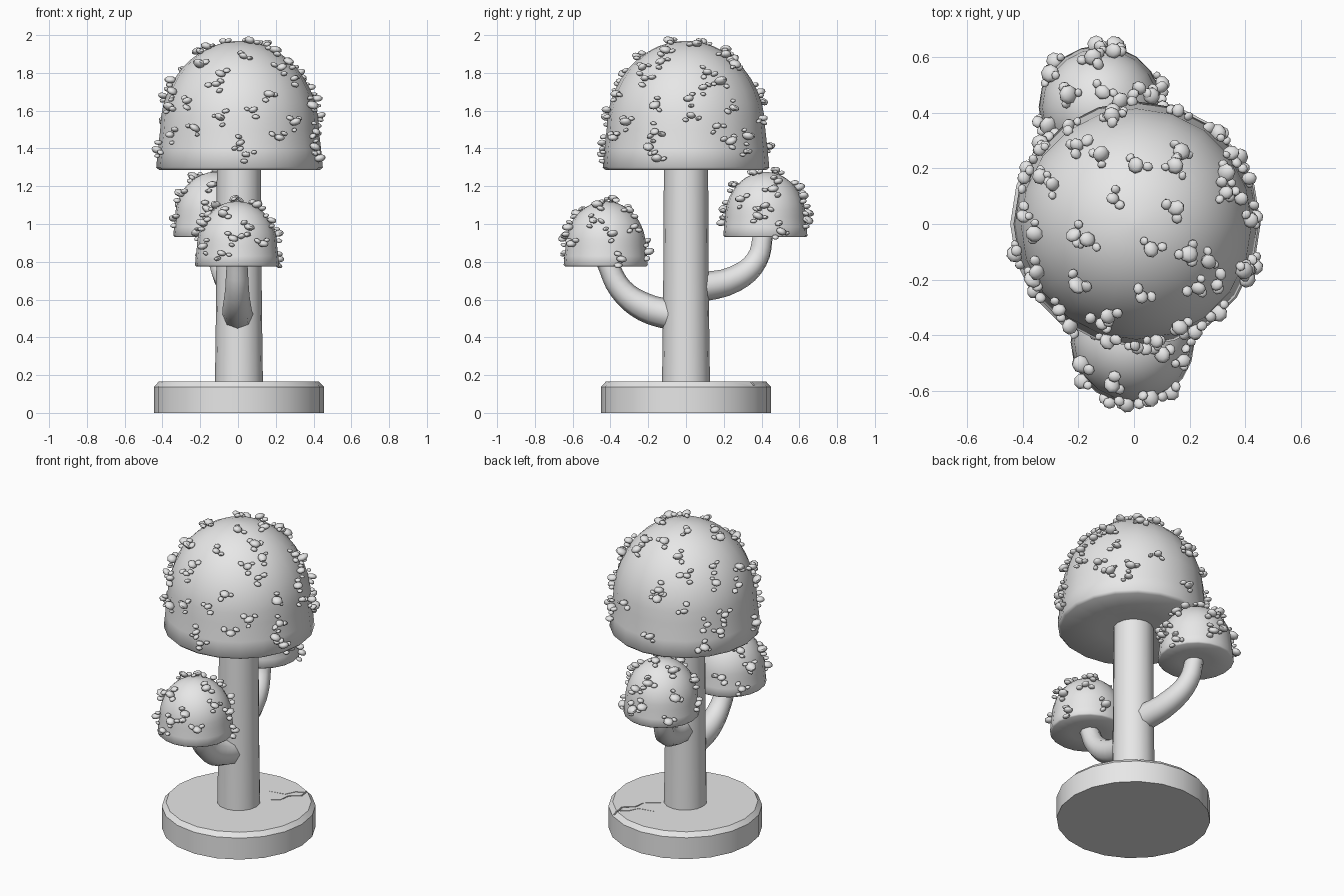
import bpy, bmesh, math, random
from mathutils import Vector, Matrix

random.seed(7)
if "Cube" in bpy.data.objects:
    bpy.data.objects.remove(bpy.data.objects["Cube"], do_unlink=True)

stone = bpy.data.materials.new("grey_stone")
stone.use_nodes = True
stone.diffuse_color = (0.8, 0.8, 0.8, 1)
stone.node_tree.nodes["Principled BSDF"].inputs["Base Color"].default_value = (0.8, 0.8, 0.8, 1)


def activate(obj):
    bpy.ops.object.select_all(action='DESELECT')
    obj.select_set(True)
    bpy.context.view_layer.objects.active = obj


def make_object(name, bm, angle=35):
    bmesh.ops.recalc_face_normals(bm, faces=bm.faces)
    mesh = bpy.data.meshes.new(name)
    bm.to_mesh(mesh)
    bm.free()
    obj = bpy.data.objects.new(name, mesh)
    bpy.context.collection.objects.link(obj)
    mesh.materials.append(stone)
    activate(obj)
    bpy.ops.object.shade_smooth_by_angle(angle=math.radians(angle))
    return obj


def lathe(name, profile, sides, location=(0, 0, 0), angle=35):
    """Turn (radius, height) points about a vertical axis and close both ends."""
    bm = bmesh.new()
    rings = []
    for r, z in profile:
        rings.append([bm.verts.new((r * math.cos(math.tau * i / sides),
                                    r * math.sin(math.tau * i / sides), z))
                      for i in range(sides)])
    for a, b in zip(rings, rings[1:]):
        for i in range(sides):
            j = (i + 1) % sides
            bm.faces.new((a[i], a[j], b[j], b[i]))
    bm.faces.new(rings[0][::-1])
    bm.faces.new(rings[-1])
    bmesh.ops.translate(bm, verts=bm.verts, vec=location)
    return make_object(name, bm, angle)


# Cracked base disc
base = lathe("base", [(0.45, 0), (0.45, 0.138), (0.425, 0.165)], 20, (0.005, 0, 0))


def cut_crack(path, width):
    """Carve a tapering zigzag groove into the top of the base."""
    bm = bmesh.new()
    pts = [Vector((x, y, 0.145)) for x, y in path]
    across = (pts[-1] - pts[0]).cross(Vector((0, 0, 1))).normalized()
    pairs = []
    for i, p in enumerate(pts):
        w = width * (1 - 0.8 * i / (len(pts) - 1)) / 2
        pairs.append((bm.verts.new(p + across * w), bm.verts.new(p - across * w)))
    faces = [bm.faces.new((a[0], a[1], b[1], b[0])) for a, b in zip(pairs, pairs[1:])]
    top = bmesh.ops.extrude_face_region(bm, geom=faces)["geom"]
    bmesh.ops.translate(bm, vec=(0, 0, 0.05),
                        verts=[v for v in top if isinstance(v, bmesh.types.BMVert)])
    cutter = make_object("crack_cutter", bm)
    mod = base.modifiers.new("crack", 'BOOLEAN')
    mod.operation, mod.solver, mod.object = 'DIFFERENCE', 'EXACT', cutter
    activate(base)
    bpy.ops.object.modifier_apply(modifier=mod.name)
    bpy.data.objects.remove(cutter, do_unlink=True)


cut_crack([(0.3, 0.43), (0.25, 0.34), (0.26, 0.28), (0.2, 0.23), (0.19, 0.16), (0.11, 0.1)], 0.016)
cut_crack([(0.245, 0.325), (0.2, 0.3), (0.17, 0.24), (0.07, 0.22)], 0.009)
activate(base)
bpy.ops.object.shade_smooth_by_angle(angle=math.radians(30))

# Main stem
lathe("stem", [(0.127, 0.15), (0.121, 0.6), (0.117, 1.32)], 16, (0.005, 0, 0))


# Side branches
def branch(name, points):
    curve = bpy.data.curves.new(name, 'CURVE')
    curve.dimensions = '3D'
    curve.bevel_depth = 1
    curve.bevel_resolution = 2
    curve.resolution_u = 4
    curve.use_fill_caps = True
    spline = curve.splines.new('BEZIER')
    spline.bezier_points.add(len(points) - 1)
    for bp, (x, y, z, r) in zip(spline.bezier_points, points):
        bp.co = (x, y, z)
        bp.radius = r
        bp.handle_left_type = bp.handle_right_type = 'AUTO'
    obj = bpy.data.objects.new(name, curve)
    bpy.context.collection.objects.link(obj)
    curve.materials.append(stone)
    activate(obj)
    bpy.ops.object.convert(target='MESH')
    bpy.ops.object.shade_smooth_by_angle(angle=math.radians(50))


branch("front_branch", [(0, -0.06, 0.515, 0.082), (-0.005, -0.22, 0.56, 0.076),
                        (-0.005, -0.345, 0.655, 0.063), (-0.005, -0.42, 0.8, 0.055)])
branch("back_branch", [(-0.01, 0.05, 0.66, 0.08), (-0.06, 0.26, 0.71, 0.07),
                       (-0.1, 0.375, 0.81, 0.06), (-0.12, 0.41, 0.95, 0.055)])


# Domed caps covered with clusters of pebbles
SKIRT, DOME, RADIUS = 0.215, 0.47, 0.42


def cap_radius(h):
    if h < SKIRT:
        return RADIUS + 0.022 * (1 - h / SKIRT)
    return RADIUS * math.sqrt(max(0, 1 - ((h - SKIRT) / DOME) ** 2))


def pebble(bm, centre, axis, size):
    turn = axis.to_track_quat('Z', 'Y').to_matrix().to_4x4()
    shape = Matrix.Diagonal((size * random.uniform(0.85, 1.15), size, size * 0.6, 1))
    spin = Matrix.Rotation(random.uniform(0, math.tau), 4, 'Z')
    bmesh.ops.create_uvsphere(bm, u_segments=8, v_segments=5, radius=1,
                              matrix=Matrix.Translation(centre) @ turn @ spin @ shape)


def cap(name, location, scale, clusters):
    origin = Vector(location)
    profile = [(0.2, 0.004), (0.425, 0), (0.441, 0.015), (0.432, 0.11)]
    for i in range(11):
        t = i * math.radians(8.7)
        profile.append((RADIUS * math.cos(t), SKIRT + DOME * math.sin(t)))
    profile.append((0.004, SKIRT + DOME))
    lathe(name, [(r * scale, z * scale) for r, z in profile], 20, location, 70)

    bm = bmesh.new()
    for i in range(clusters):
        h = 0.06 + 0.62 * (i + random.random()) / clusters
        turn = i * 2.39996 + random.uniform(-0.5, 0.5)
        r = cap_radius(h)
        out = Vector((math.cos(turn), math.sin(turn), 0))
        rise = max(0, h - SKIRT) / DOME ** 2
        normal = (out * r / RADIUS ** 2 + Vector((0, 0, rise))).normalized()
        side = Vector((-math.sin(turn), math.cos(turn), 0))
        up = normal.cross(side)
        spot = origin + (out * r + Vector((0, 0, h))) * scale
        # one large pebble with smaller ones around it
        phase = random.uniform(0, math.tau)
        for k in range(random.choice((3, 3, 4))):
            size = random.uniform(0.024, 0.034) if k == 0 else random.uniform(0.015, 0.022)
            reach = 0 if k == 0 else random.uniform(0.033, 0.045)
            a = phase + k * 2.1
            shift = side * math.cos(a) * reach + up * math.sin(a) * reach
            wobble = Vector([random.uniform(-0.45, 0.45) for _ in range(3)])
            lift = 0.018 if k == 0 else 0.01
            pebble(bm, spot + shift + normal * lift, Vector((0, 0, 1)) + wobble, size)
    make_object(name + "_pebbles", bm, 50)


cap("main_cap", (0.008, 0, 1.285), 1, 58)
cap("front_cap", (-0.005, -0.425, 0.775), 0.505, 20)
cap("back_cap", (-0.12, 0.42, 0.93), 0.505, 20)
